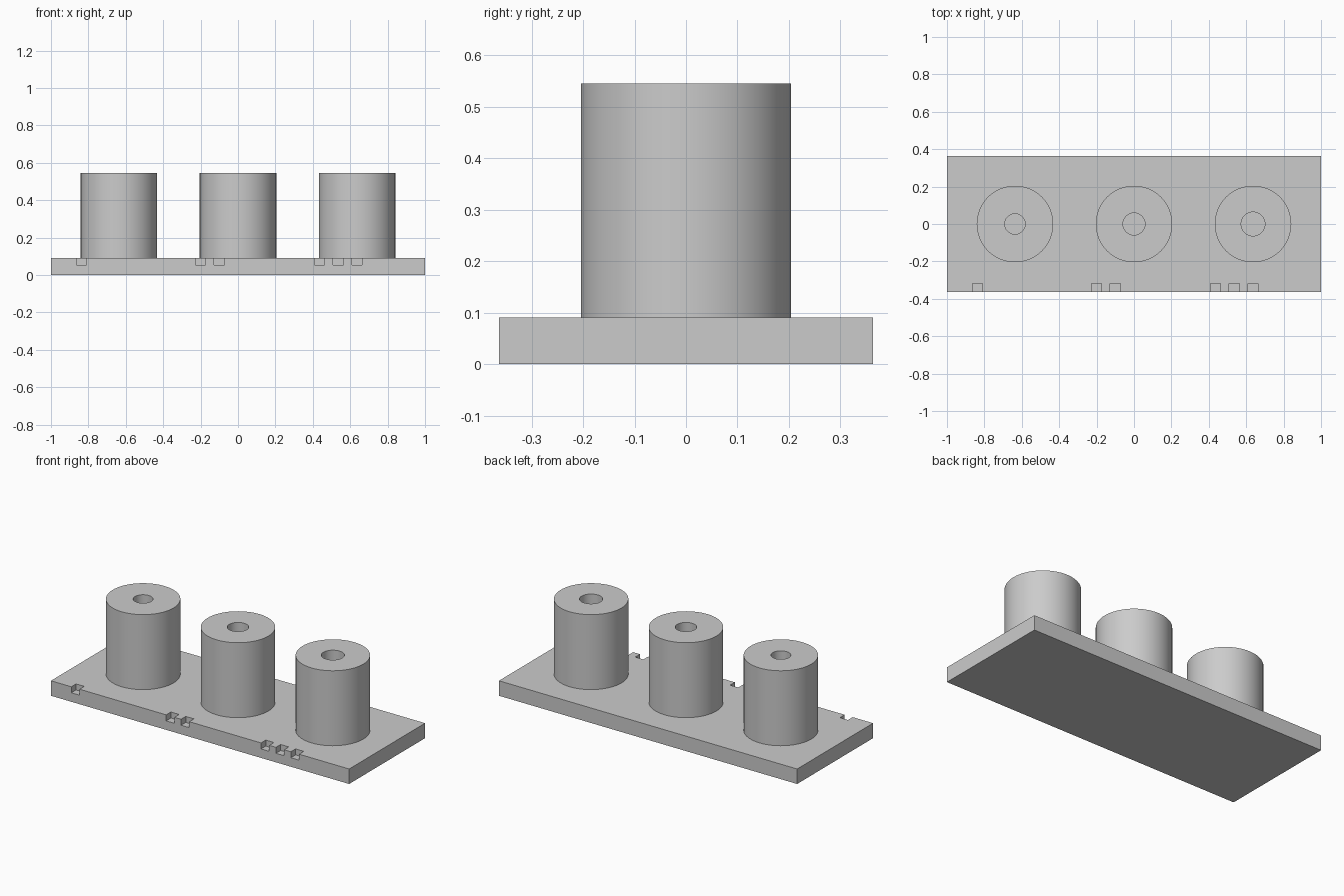
import bpy, bmesh, math
from mathutils import Matrix, Vector

if "Cube" in bpy.data.objects:
    bpy.data.objects.remove(bpy.data.objects["Cube"], do_unlink=True)

U = 1 / 11                      # one design unit; the plate is 22 units long
LENGTH, DEPTH, THICK = 22 * U, 8 * U, U
TOP = 6 * U
RADIUS = 2.25 * U
SPACING = 7 * U
NOTCH = Vector((0.6, 0.5, 0.4)) * U
PITCH = 1.1 * U

grey = bpy.data.materials.new("plain grey")
grey.use_nodes = True
colour = (0.6, 0.6, 0.6, 1)
grey.diffuse_color = colour
grey.node_tree.nodes["Principled BSDF"].inputs["Base Color"].default_value = colour


def make_object(name, bm):
    bmesh.ops.recalc_face_normals(bm, faces=bm.faces)
    mesh = bpy.data.meshes.new(name)
    bm.to_mesh(mesh)
    bm.free()
    mesh.materials.append(grey)
    obj = bpy.data.objects.new(name, mesh)
    bpy.context.collection.objects.link(obj)
    return obj


def add_box(bm, low, high):
    low, high = Vector(low), Vector(high)
    matrix = Matrix.Translation((low + high) / 2) @ Matrix.Diagonal((*(high - low), 1))
    bmesh.ops.create_cube(bm, size=1, matrix=matrix)


def make_post(name, x, bore):
    """Upright tube lathed from its wall profile, open where it meets the plate."""
    bm = bmesh.new()
    profile = [(RADIUS, THICK), (RADIUS, TOP), (bore, TOP), (bore, THICK)]
    verts = [bm.verts.new((r, 0, z)) for r, z in profile]
    edges = [bm.edges.new(pair) for pair in zip(verts, verts[1:])]
    bmesh.ops.spin(bm, geom=verts + edges, axis=(0, 0, 1), cent=(0, 0, 0),
                   angle=math.tau, steps=64, use_merge=True)
    bmesh.ops.remove_doubles(bm, verts=bm.verts, dist=1e-5)
    post = make_object(name, bm)
    # Keep the outside of the tube facing outward
    side = max(post.data.polygons, key=lambda p: p.center.xy.length)
    if side.normal.xy.dot(side.center.xy) < 0:
        post.data.flip_normals()
    post.location.x = x
    bpy.ops.object.select_all(action="DESELECT")
    post.select_set(True)
    bpy.context.view_layer.objects.active = post
    bpy.ops.object.shade_smooth_by_angle(angle=math.radians(30))


# Base plate
bm = bmesh.new()
add_box(bm, (-LENGTH / 2, -DEPTH / 2, 0), (LENGTH / 2, DEPTH / 2, THICK))
plate = make_object("base_plate", bm)

# Counting notches along the front top edge: one, two and three
bm = bmesh.new()
for group in range(3):
    for i in range(group + 1):
        x = (group - 1) * SPACING - 2.5 * U + i * PITCH
        add_box(bm, (x, -DEPTH / 2 - U, THICK - NOTCH.z),
                (x + NOTCH.x, -DEPTH / 2 + NOTCH.y, THICK + U))
cutter = make_object("notch_cutter", bm)
cutter.hide_render = True
cutter.hide_set(True)
cut = plate.modifiers.new("notches", "BOOLEAN")
cut.operation = "DIFFERENCE"
cut.solver = "EXACT"
cut.object = cutter
bpy.context.view_layer.objects.active = plate
bpy.ops.object.modifier_apply(modifier=cut.name)
bpy.data.objects.remove(cutter, do_unlink=True)

# Posts, with the bore growing from one to the next
for i, name in enumerate(("right_post", "middle_post", "left_post")):
    make_post(name, (i - 1) * SPACING, (0.6 + 0.05 * i) * U)
